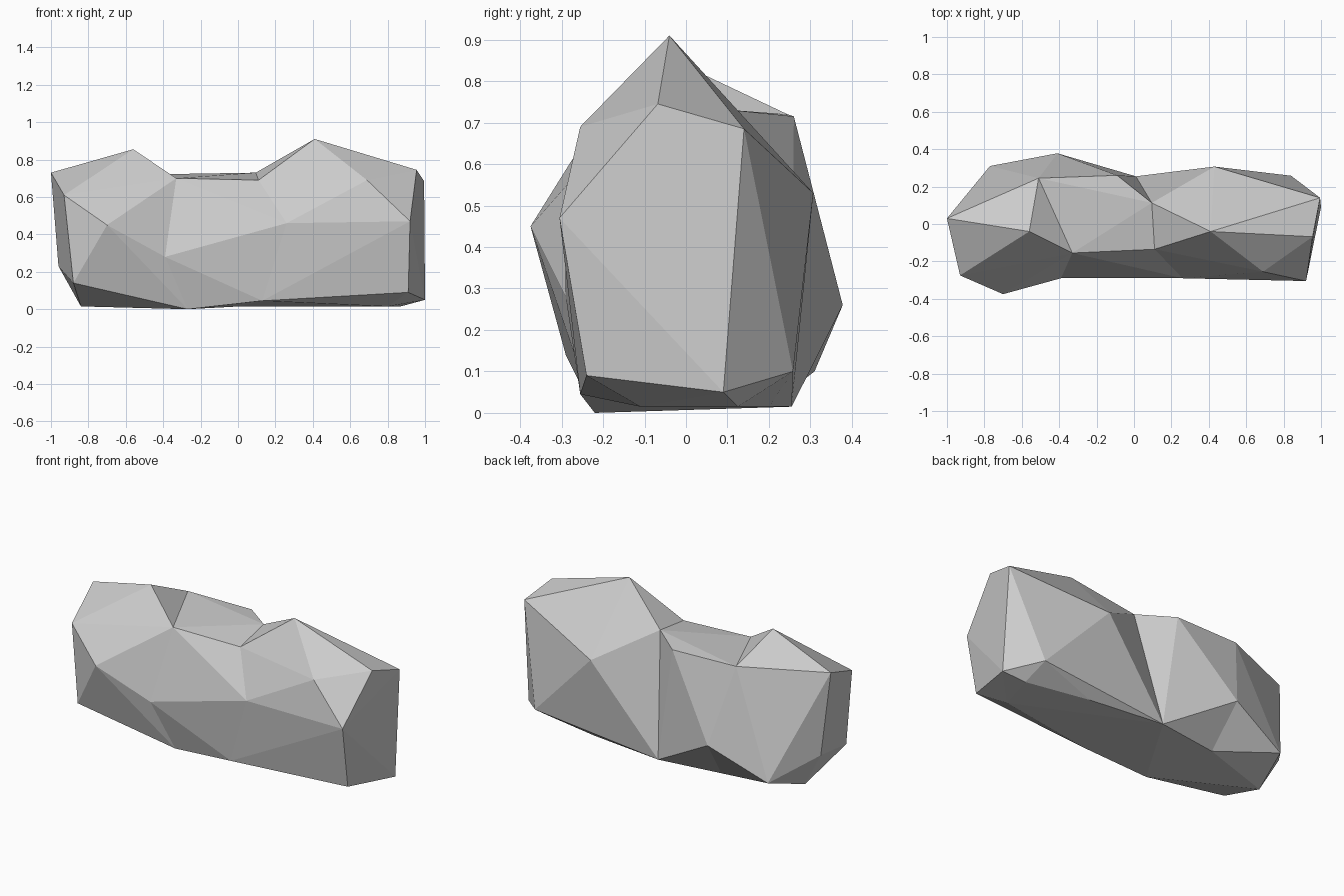
import bpy, bmesh

if "Cube" in bpy.data.objects:
    bpy.data.objects.remove(bpy.data.objects["Cube"])

# Corner points that the neighbouring lumps share
FRONT_MID = (-0.39, -0.29, 0.28)
SADDLE_L = (-0.33, -0.155, 0.70)
SADDLE_R = (0.11, -0.135, 0.69)
REAR_L = (-0.51, 0.245, 0.72)
REAR_R = (0.095, 0.113, 0.73)
BULGE = (-0.41, 0.378, 0.26)
NOTCH = (0.01, 0.255, 0.015)
FRONT_R = (0.26, -0.29, 0.46)
FOOT_L = (-0.27, -0.22, 0.0)
FOOT_R = (0.13, -0.255, 0.045)
BASE_L = (-0.38, 0.20, 0.015)
CORE = (-0.08, 0.0, 0.35)


def hull(name, points):
    """Faceted lump: convex hull of a few corner points."""
    bm = bmesh.new()
    for p in points:
        bm.verts.new(p)
    res = bmesh.ops.convex_hull(bm, input=bm.verts[:])
    inner = [v for v in bm.verts if not v.link_faces]
    bmesh.ops.delete(bm, geom=inner, context='VERTS')
    bmesh.ops.recalc_face_normals(bm, faces=bm.faces[:])
    mesh = bpy.data.meshes.new(name)
    bm.to_mesh(mesh)
    bm.free()
    obj = bpy.data.objects.new(name, mesh)
    bpy.context.collection.objects.link(obj)
    return obj


# Low saddle in the middle
rock = hull("rock", [FRONT_MID, SADDLE_L, SADDLE_R, REAR_L, REAR_R, BULGE, NOTCH,
                     FRONT_R, FOOT_L, FOOT_R, BASE_L, (-0.09, 0.26, 0.715)])

# Left lump
left = hull("left_lump", [
    FRONT_MID, SADDLE_L, REAR_L, BULGE, FOOT_L, BASE_L, CORE,
    (-1.0, 0.03, 0.73), (-0.56, -0.04, 0.855), (-0.93, -0.275, 0.61),
    (-0.70, -0.375, 0.45), (-0.96, 0.07, 0.23), (-0.88, -0.29, 0.14),
    (-0.84, 0.05, 0.015), (-0.77, 0.31, 0.10)])

# Right lump
right = hull("right_lump", [
    SADDLE_R, REAR_R, NOTCH, FRONT_R, FOOT_R, CORE,
    (0.41, -0.04, 0.91), (0.69, -0.255, 0.69), (0.955, -0.068, 0.745),
    (0.995, 0.14, 0.685), (0.92, -0.305, 0.47), (0.91, -0.24, 0.09),
    (1.0, 0.09, 0.05), (0.84, 0.258, 0.10), (0.43, 0.307, 0.53),
    (0.87, 0.125, 0.015), (0.80, -0.11, 0.015), (0.48, 0.20, 0.015)])

# Fuse the lumps into one solid
for lump in (left, right):
    mod = rock.modifiers.new("fuse", 'BOOLEAN')
    mod.operation = 'UNION'
    mod.solver = 'EXACT'
    mod.object = lump
bpy.context.view_layer.update()
fused = bpy.data.meshes.new_from_object(
    rock.evaluated_get(bpy.context.evaluated_depsgraph_get()))
rock.modifiers.clear()
rock.data = fused
for lump in (left, right):
    bpy.data.objects.remove(lump)
